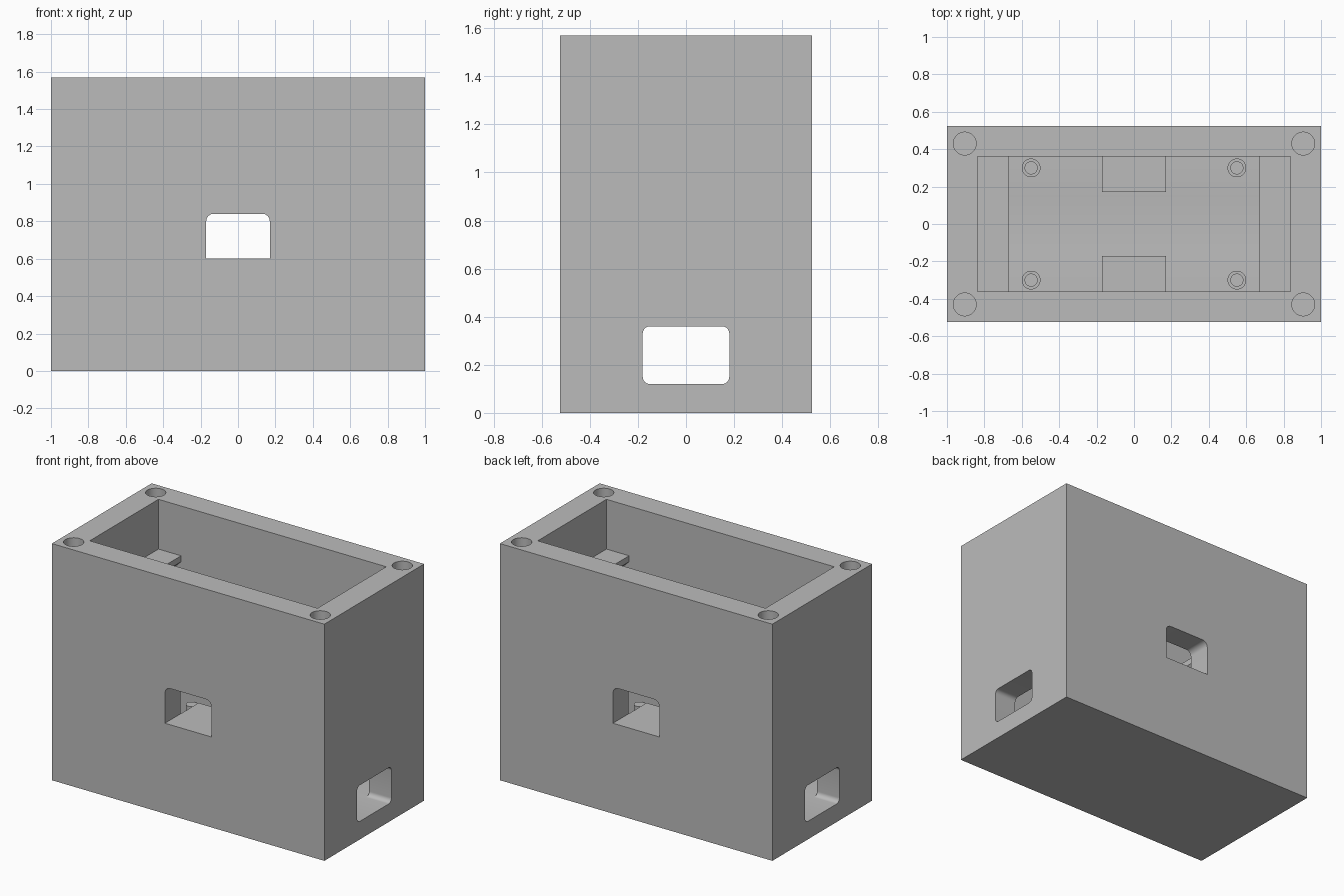
import bpy, bmesh, math
from mathutils import Matrix, Vector

cube = bpy.data.objects.get("Cube")
if cube:
    bpy.data.objects.remove(cube, do_unlink=True)

W, D, H = 1.0, 0.523, 1.57        # half width, half depth, height
CX, CY, FLOOR = 0.836, 0.36, 0.12  # cavity half sizes and floor height

grey = bpy.data.materials.new("plain_grey")
grey.use_nodes = True
grey.diffuse_color = (0.5, 0.5, 0.5, 1)
grey.node_tree.nodes["Principled BSDF"].inputs["Base Color"].default_value = (0.5, 0.5, 0.5, 1)


def finish(name, bm):
    bmesh.ops.recalc_face_normals(bm, faces=bm.faces)
    mesh = bpy.data.meshes.new(name)
    bm.to_mesh(mesh)
    bm.free()
    mesh.materials.append(grey)
    ob = bpy.data.objects.new(name, mesh)
    bpy.context.collection.objects.link(ob)
    return ob


def box(name, lo, hi):
    lo, hi = Vector(lo), Vector(hi)
    bm = bmesh.new()
    m = Matrix.Translation((lo + hi) / 2) @ Matrix.Diagonal((*(hi - lo), 1))
    bmesh.ops.create_cube(bm, size=1, matrix=m)
    return finish(name, bm)


def cylinder(name, x, y, z0, z1, r):
    bm = bmesh.new()
    bmesh.ops.create_cone(bm, cap_ends=True, segments=48, radius1=r, radius2=r,
                          depth=z1 - z0, matrix=Matrix.Translation((x, y, (z0 + z1) / 2)))
    return finish(name, bm)


def prism(name, profile, half, axis):
    """Extrude a (across, z) profile by +-half along the named axis."""
    bm = bmesh.new()
    place = (lambda a, z, d: (d, a, z)) if axis == "x" else (lambda a, z, d: (a, d, z))
    face = bm.faces.new([bm.verts.new(place(a, z, -half)) for a, z in profile])
    new = bmesh.ops.extrude_face_region(bm, geom=[face])["geom"]
    bmesh.ops.translate(bm, vec=place(0, 0, 2 * half),
                        verts=[v for v in new if isinstance(v, bmesh.types.BMVert)])
    return finish(name, bm)


def window_profile(half, z0, z1, r, round_bottom):
    pts = []
    corners = [(half, z1, 0, r), (-half, z1, 90, r),
               (-half, z0, 180, r * round_bottom), (half, z0, 270, r * round_bottom)]
    for x, z, start, rad in corners:
        if rad == 0:
            pts.append((x, z))
            continue
        cx = x - math.copysign(rad, x)
        cz = z - rad if z == z1 else z + rad
        for i in range(9):
            a = math.radians(start + i * 90 / 8)
            pts.append((cx + rad * math.cos(a), cz + rad * math.sin(a)))
    return pts


def cut(target, cutter):
    mod = target.modifiers.new("cut", "BOOLEAN")
    mod.operation, mod.solver, mod.object = "DIFFERENCE", "EXACT", cutter
    bpy.context.view_layer.objects.active = target
    bpy.ops.object.modifier_apply(modifier=mod.name)
    bpy.data.objects.remove(cutter, do_unlink=True)


def smooth(ob):
    bpy.ops.object.select_all(action="DESELECT")
    ob.select_set(True)
    bpy.context.view_layer.objects.active = ob
    bpy.ops.object.shade_smooth_by_angle(angle=math.radians(30))


SIGNS = [(sx, sy) for sx in (-1, 1) for sy in (-1, 1)]

# Hollow case with windows through all four walls and screw holes in the rim
case = box("case", (-W, -D, 0), (W, D, H))
cut(case, box("cavity", (-CX, -CY, FLOOR), (CX, CY, H + 0.1)))
cut(case, prism("long_wall_window", window_profile(0.17, 0.6, 0.84, 0.04, 0), 0.7, "y"))
cut(case, prism("end_window", window_profile(0.18, FLOOR, 0.36, 0.03, 1), 1.2, "x"))
for sx, sy in SIGNS:
    cut(case, cylinder("screw_hole", sx * 0.905, sy * 0.43, H - 0.3, H + 0.1, 0.061))
smooth(case)

# Stepped locating posts on the floor
for sx, sy in SIGNS:
    smooth(cylinder("standoff", sx * 0.55, sy * 0.3, FLOOR, 0.25, 0.05))
    smooth(cylinder("standoff_pin", sx * 0.55, sy * 0.3, 0.25, 0.31, 0.035))

for s, side in ((-1, "front"), (1, "back")):
    # Sloped shelf flush with the long wall window sill
    prism(side + "_shelf", [(s * CY, 0.6), (s * 0.17, 0.6), (s * 0.17, 0.56), (s * CY, 0.37)],
          0.17, "x")

for s, side in ((-1, "right"), (1, "left")):
    # Sloped support ledge across each end of the cavity
    prism(side + "_ledge", [(s * CX, 1.24), (s * 0.67, 1.24), (s * 0.67, 1.2), (s * CX, 1.035)],
          CY, "y")
